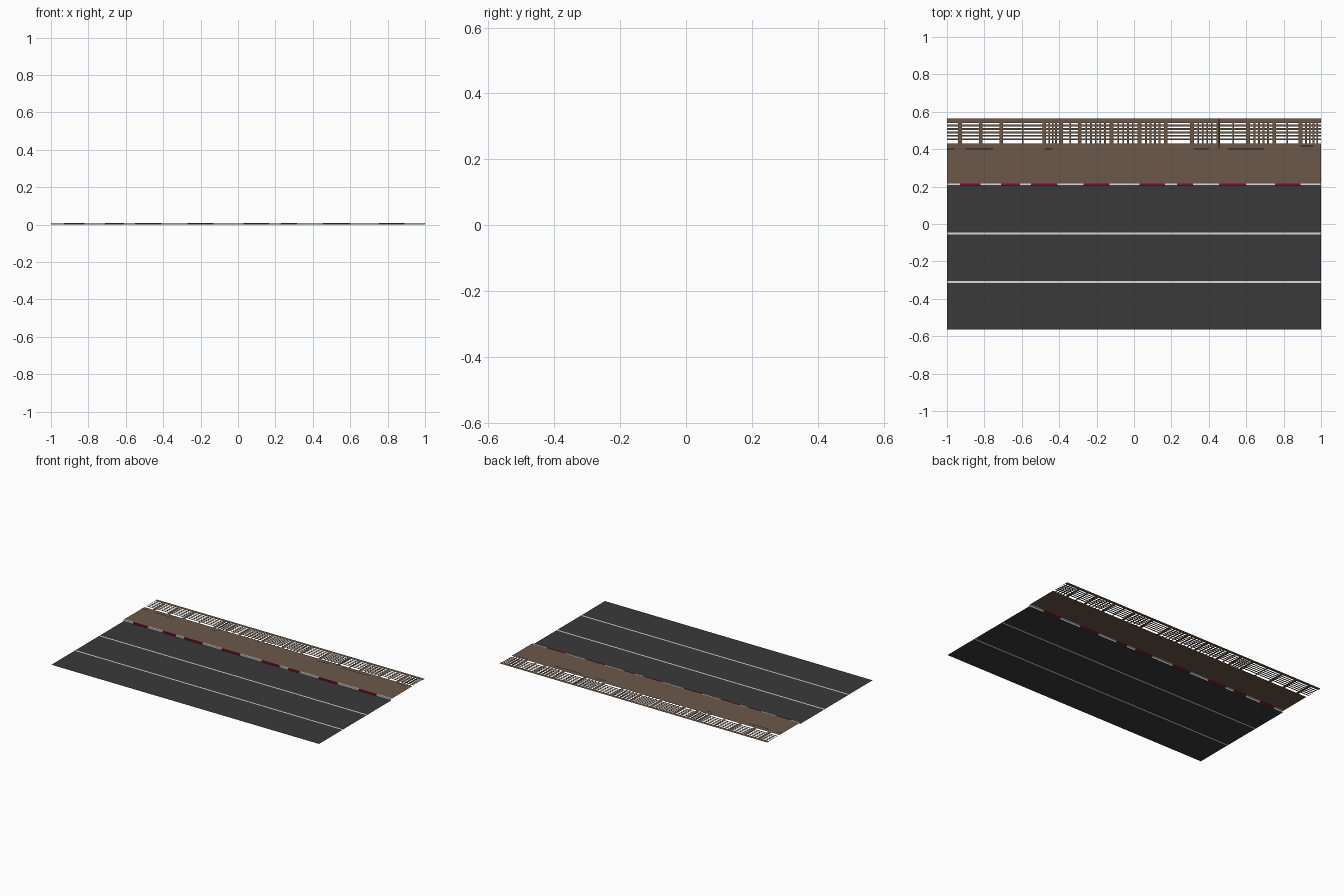
import bpy, bmesh

if "Cube" in bpy.data.objects:
    bpy.data.objects.remove(bpy.data.objects["Cube"])

def mat(name, rgb):
    m = bpy.data.materials.new(name)
    m.diffuse_color = (*rgb, 1)
    m.use_nodes = True
    m.node_tree.nodes["Principled BSDF"].inputs["Base Color"].default_value = m.diffuse_color
    return m

ASPHALT = mat("asphalt grey", (0.042, 0.042, 0.042))
WHITE = mat("paint white", (0.72, 0.72, 0.68))
RED = mat("kerb red", (0.20, 0.006, 0.03))
BROWN = mat("paving brown", (0.147, 0.098, 0.066))
BLACK = mat("joint black", (0.008, 0.007, 0.006))

Z = 0.01              # pavement level above the road
EDGE = 0.563          # half depth of the model

def sheet(name, material, rects, z):
    """Flat upward-facing rectangles (x0, x1, y0, y1) in one object."""
    bm = bmesh.new()
    for x0, x1, y0, y1 in rects:
        bm.faces.new([bm.verts.new(p) for p in
                      ((x0, y0, z), (x1, y0, z), (x1, y1, z), (x0, y1, z))])
    finish(bm, name, [material])

def finish(bm, name, materials):
    me = bpy.data.meshes.new(name)
    bm.to_mesh(me)
    bm.free()
    for m in materials:
        me.materials.append(m)
    ob = bpy.data.objects.new(name, me)
    bpy.context.collection.objects.link(ob)

# Road lanes separated by flush painted lines
K0, K1 = 0.207, 0.217
lines = [(-0.315, -0.305), (-0.055, -0.045)]
cuts = [-EDGE] + [v for l in lines for v in l] + [K0]
sheet("road_lanes", ASPHALT, [(-1, 1, cuts[i], cuts[i + 1]) for i in (0, 2, 4)], 0)
sheet("lane_lines", WHITE, [(-1, 1, a, b) for a, b in lines], 0)

# Kerb: vertical front and narrow top, alternating white and red blocks
reds = [(-0.93, -0.82), (-0.71, -0.61), (-0.55, -0.41), (-0.27, -0.13),
        (0.03, 0.165), (0.23, 0.315), (0.455, 0.60), (0.755, 0.89)]
xs = [-1] + [v for r in reds for v in r] + [1]
bm = bmesh.new()
profile = [(K0, 0), (K0, Z), (K1, Z)]
rows = [[bm.verts.new((x, y, z)) for y, z in profile] for x in xs]
for i in range(len(xs) - 1):
    for j in range(2):
        f = bm.faces.new((rows[i][j], rows[i + 1][j], rows[i + 1][j + 1], rows[i][j + 1]))
        f.material_index = i % 2
finish(bm, "kerb", [WHITE, RED])

# Pavement: solid bands in front of and behind the open lattice
L0, L1 = 0.43, 0.54
sheet("pavement", BROWN, [(-1, 1, K1, L0), (-1, 1, L1, EDGE)], Z)

# Lattice panels: (start, end, number of columns of openings)
panels = [(-1, -0.94, 1), (-0.92, -0.83, 1), (-0.81, -0.72, 1), (-0.70, -0.49, 2),
          (-0.47, -0.40, 4), (-0.38, -0.30, 2), (-0.28, -0.13, 6), (-0.11, 0.02, 5),
          (0.04, 0.16, 5), (0.18, 0.30, 1), (0.32, 0.44, 5), (0.46, 0.60, 2),
          (0.62, 0.74, 5), (0.76, 0.88, 2), (0.90, 1, 5)]
ROWS, BAR = 6, 0.009
pitch = (L1 - L0) / ROWS
bars = [(-1, 1, L0 + k * pitch, L0 + k * pitch + BAR) for k in range(1, ROWS)]
gaps = [(L0 + k * pitch + (BAR if k else 0), L0 + (k + 1) * pitch) for k in range(ROWS)]
posts = [(a[1], b[0]) for a, b in zip(panels, panels[1:])]
for x0, x1, n in panels:
    for c in range(1, n):
        xc = x0 + (x1 - x0) * c / n
        posts.append((xc - BAR / 2, xc + BAR / 2))
sheet("pavement_lattice", BROWN,
      bars + [(a, b, g0, g1) for a, b in posts for g0, g1 in gaps], Z)

# Thin dark joints in the paving
joints = [(a, b, 0.398, 0.403) for a, b in
          ((-1, -0.96), (-0.90, -0.755), (-0.475, -0.435), (0.32, 0.40), (0.50, 0.695))]
joints += [(0.89, 0.96, 0.414, 0.419), (0.452, 0.457, 0.403, EDGE)]
sheet("paving_joints", BLACK, joints, Z + 0.0006)
